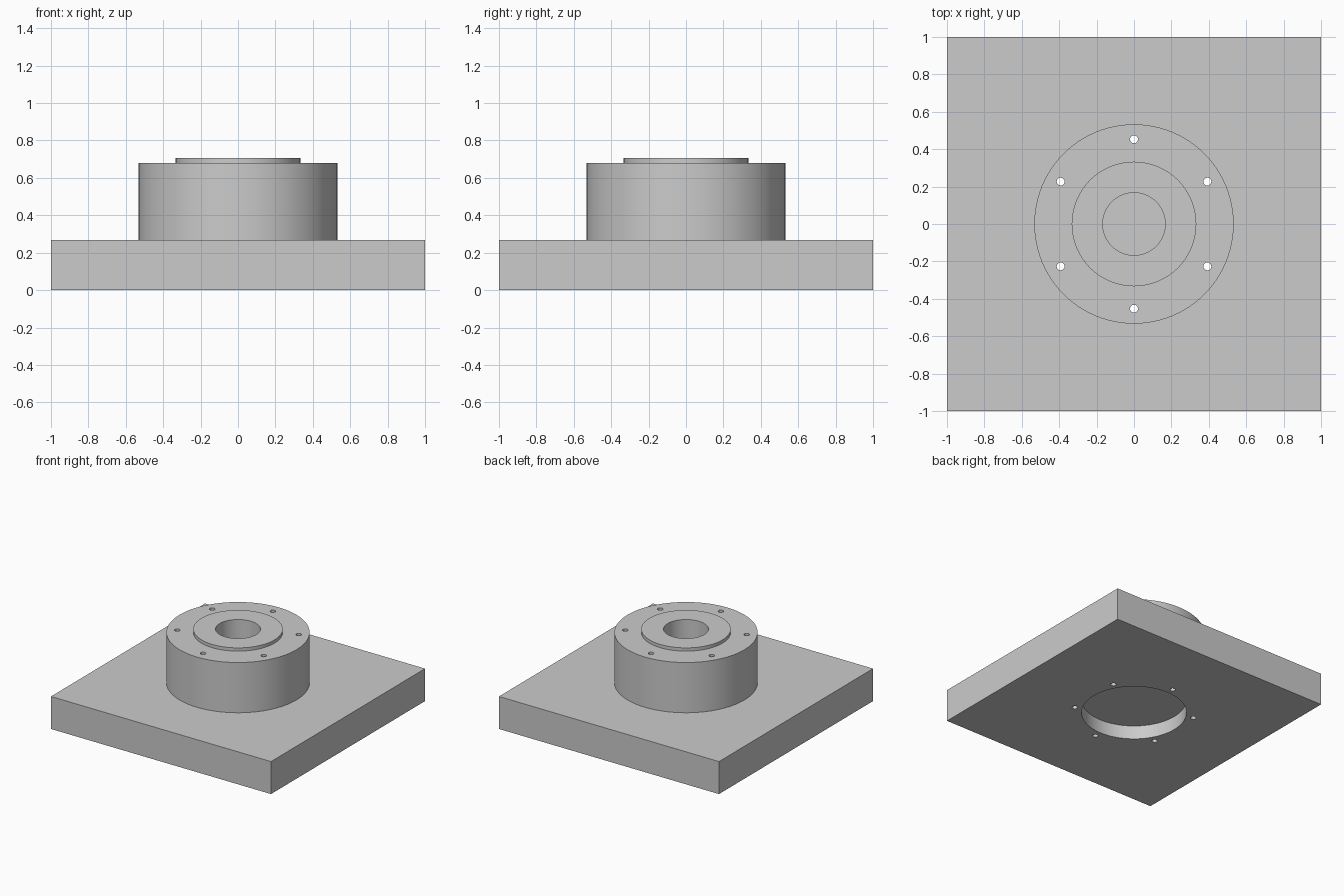
import bpy
import bmesh
import math

# Remove the default cube only
old = bpy.data.objects.get("Cube")
if old:
    bpy.data.objects.remove(old, do_unlink=True)

PLATE_TOP, BOSS_TOP, RIM_TOP = 0.267, 0.68, 0.707

grey = bpy.data.materials.new("machined_grey")
grey.use_nodes = True
grey.diffuse_color = (0.6, 0.6, 0.6, 1)
grey.node_tree.nodes["Principled BSDF"].inputs["Base Color"].default_value = (0.6, 0.6, 0.6, 1)


def add_object(name, bm):
    bmesh.ops.recalc_face_normals(bm, faces=bm.faces)
    mesh = bpy.data.meshes.new(name)
    bm.to_mesh(mesh)
    bm.free()
    mesh.materials.append(grey)
    obj = bpy.data.objects.new(name, mesh)
    bpy.context.collection.objects.link(obj)
    return obj


def turned(name, profile, segments=96, centre=(0, 0)):
    """Solid of revolution from (radius, z) points; ends are closed with discs."""
    bm = bmesh.new()
    rings = []
    for r, z in profile:
        angles = [math.tau * i / segments for i in range(segments)]
        rings.append([bm.verts.new((centre[0] + r * math.cos(a),
                                    centre[1] + r * math.sin(a), z)) for a in angles])
    for low, high in zip(rings, rings[1:]):
        for i in range(segments):
            j = (i + 1) % segments
            bm.faces.new((low[i], low[j], high[j], high[i]))
    bm.faces.new(rings[0])
    bm.faces.new(rings[-1])
    return add_object(name, bm)


def combine(body, tool, operation):
    tool.hide_render = True
    mod = body.modifiers.new(operation.lower(), "BOOLEAN")
    mod.operation = operation
    mod.solver = "EXACT"
    mod.object = tool
    bpy.context.view_layer.objects.active = body
    bpy.ops.object.modifier_apply(modifier=mod.name)
    bpy.data.objects.remove(tool, do_unlink=True)


# Square base plate
bm = bmesh.new()
bmesh.ops.create_cube(bm, size=1)
for v in bm.verts:
    v.co = (v.co.x * 2, v.co.y * 2, (v.co.z + 0.5) * PLATE_TOP)
flange = add_object("flanged_base", bm)

# Round boss with raised rim and blind centre bore
boss = turned("boss", [(0.533, 0.18), (0.533, BOSS_TOP), (0.333, BOSS_TOP),
                       (0.333, RIM_TOP), (0.167, RIM_TOP), (0.167, 0.27)])
combine(flange, boss, "UNION")

# Shallow round recess underneath
combine(flange, turned("recess_cutter", [(0.395, -0.1), (0.395, 0.112)]), "DIFFERENCE")

# Six through bolt holes
for k in range(6):
    a = math.radians(30 + 60 * k)
    centre = (0.453 * math.cos(a), 0.453 * math.sin(a))
    hole = turned("bolt_hole_cutter", [(0.021, -0.1), (0.021, 0.9)], 32, centre)
    combine(flange, hole, "DIFFERENCE")

# Smooth walls, sharp edges
bpy.ops.object.select_all(action="DESELECT")
flange.select_set(True)
bpy.context.view_layer.objects.active = flange
bpy.ops.object.shade_smooth_by_angle(angle=math.radians(30))
